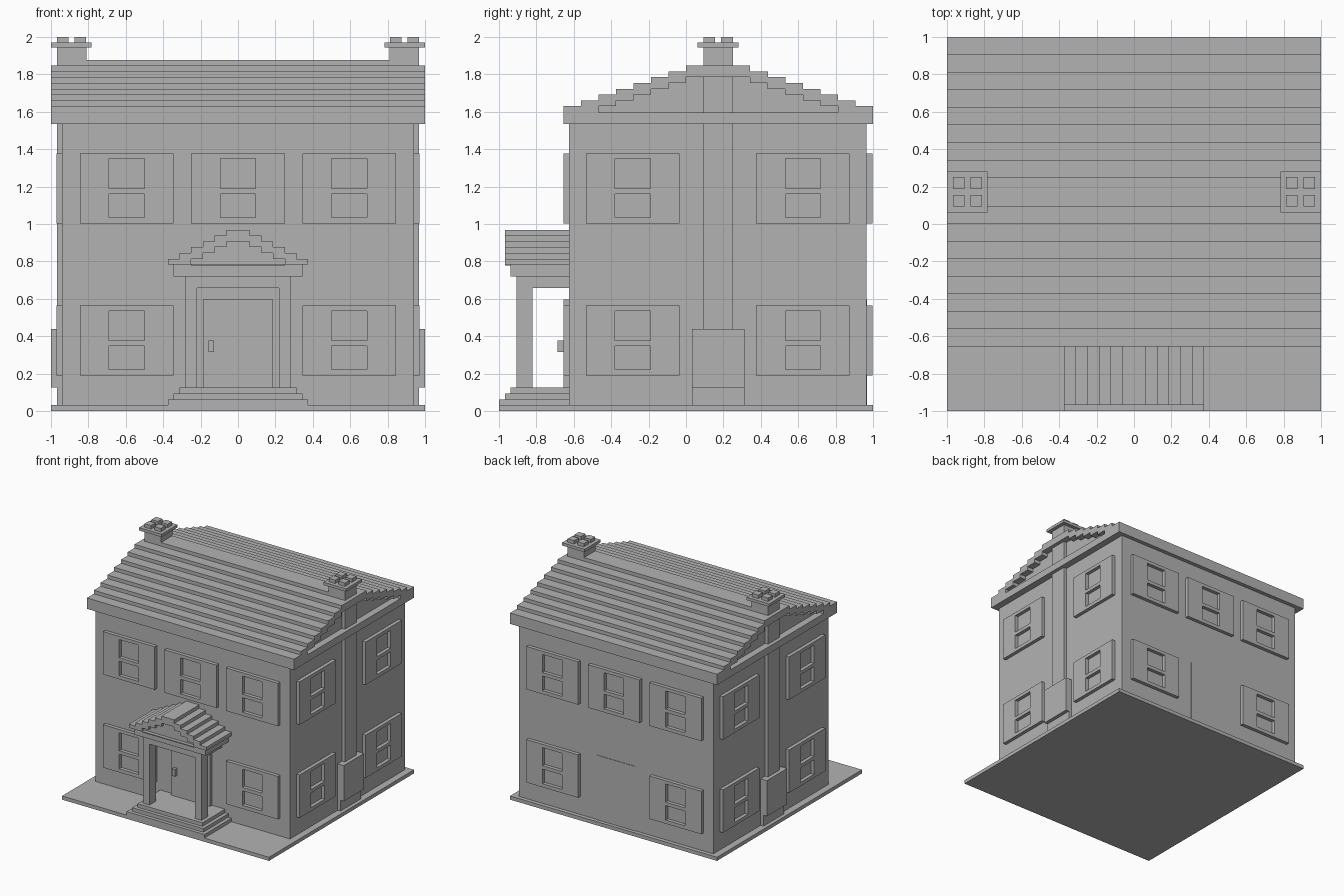
import bpy
import bmesh
from math import pi
from mathutils import Matrix, Vector

cube = bpy.data.objects.get("Cube")
if cube:
    bpy.data.objects.remove(cube, do_unlink=True)

stone = bpy.data.materials.new("light_grey")
stone.use_nodes = True
GREY = (0.45, 0.45, 0.45, 1)
stone.diffuse_color = GREY
stone.node_tree.nodes["Principled BSDF"].inputs["Base Color"].default_value = GREY


def finish(name, bm):
    bmesh.ops.recalc_face_normals(bm, faces=bm.faces)
    mesh = bpy.data.meshes.new(name)
    bm.to_mesh(mesh)
    bm.free()
    mesh.materials.append(stone)
    obj = bpy.data.objects.new(name, mesh)
    bpy.context.collection.objects.link(obj)
    return obj


def add_box(bm, x0, x1, y0, y1, z0, z1):
    centre = Matrix.Translation(((x0 + x1) / 2, (y0 + y1) / 2, (z0 + z1) / 2))
    size = Matrix.Diagonal((x1 - x0, y1 - y0, z1 - z0, 1))
    bmesh.ops.create_cube(bm, size=1, matrix=centre @ size)


def box(name, *bounds):
    bm = bmesh.new()
    add_box(bm, *bounds)
    return finish(name, bm)


def stepped(centre, half, run, base, first_top, rise, count):
    """Stair-stepped gable outline, from left foot to right foot."""
    left, z = [], base
    for i in range(count):
        top = first_top + i * rise
        w = half - i * run
        left += [(-w, z), (-w, top)]
        z = top
    return [(centre + u, v) for u, v in left] + [(centre - u, v) for u, v in reversed(left)]


def prism(name, outline, axis, start, end):
    """Extrude an outline of (horizontal, z) points along x or y."""
    bm = bmesh.new()
    along_x = axis == "x"
    verts = [bm.verts.new((start, u, v) if along_x else (u, start, v)) for u, v in outline]
    face = bm.faces.new(verts)
    out = bmesh.ops.extrude_face_region(bm, geom=[face])
    move = Vector((1, 0, 0) if along_x else (0, 1, 0)) * (end - start)
    bmesh.ops.translate(bm, vec=move, verts=[g for g in out["geom"] if isinstance(g, bmesh.types.BMVert)])
    return finish(name, bm)


# Ground slab and walls
FRONT, BACK, SIDE = -0.625, 0.965, 0.94
box("ground_slab", -1, 1, -1, 1, 0, 0.032)
box("walls", -SIDE, SIDE, FRONT, BACK, 0.032, 1.535)

# Main roof: stepped core, eaves band and stepped gable rakes
RIDGE, RUN, RISE = 0.172, 0.0938, 0.031
EAVE, LEDGE, FIRST = 1.535, 1.597, 1.63
box("eaves_band", -1, 1, -0.656, 1, EAVE, LEDGE)
prism("roof_core", stepped(RIDGE, 0.828, RUN, LEDGE, FIRST, RISE, 8), "x", -SIDE, SIDE)
rake = stepped(RIDGE, 0.828, RUN, LEDGE, FIRST, RISE, 8)
rake += reversed(stepped(RIDGE, 0.64, RUN, LEDGE, FIRST, RISE, 6))
for side, s in (("left", 1), ("right", -1)):
    prism(side + "_gable_rake", rake, "x", s * SIDE, s)
box("roof_ridge", -0.81, 0.81, RIDGE - 0.078, RIDGE + 0.078, 1.847, 1.878)

# Chimneys with stack, hearth, cap and four pots each
for side, s in (("left", 1), ("right", -1)):
    def chimney_part(name, near, far, half, z0, z1, y=RIDGE):
        x0, x1 = sorted((s * near, s * far))
        box(f"{side}_chimney_{name}", x0, x1, y - half, y + half, z0, z1)

    chimney_part("stack", 0.81, 0.968, 0.078, 0.032, 1.945)
    chimney_part("hearth_foot", 0.9, 0.968, 0.14, 0.032, 0.126)
    chimney_part("hearth", 0.9, 1, 0.14, 0.126, 0.438)
    chimney_part("cap", 0.782, 1, 0.11, 1.945, 1.97)
    for x in (0.812, 0.906):
        for y in (-0.047, 0.047):
            chimney_part("pot", x, x + 0.062, 0.031, 1.97, 2, RIDGE + y)

# Window frame with two panes, shared by every window
W, PANE, T, H = 0.25, 0.094, 0.031, 0.375
bm = bmesh.new()
for s in (-1, 1):
    x0, x1 = sorted((s * PANE, s * W))
    add_box(bm, x0, x1, -T, 0, 0, H)
for z0, z1 in ((0, 0.031), (0.158, 0.188), (0.346, H)):
    add_box(bm, -PANE, PANE, -T, 0, z0, z1)
frame = finish("window_frame", bm)
window_mesh = frame.data
bpy.data.objects.remove(frame)


def window(name, x, y, z, turn):
    obj = bpy.data.objects.new(name, window_mesh)
    obj.location = (x, y, z)
    obj.rotation_euler.z = turn
    bpy.context.collection.objects.link(obj)


for floor, z in (("lower", 0.19), ("upper", 1.003)):
    for x in (-0.595, 0, 0.595):
        if x or floor == "upper":
            window(floor + "_front_window", x, FRONT, z, 0)
            window(floor + "_back_window", x, BACK, z, pi)
    for y in (-0.285, 0.625):
        window(floor + "_left_window", SIDE, y, z, pi / 2)
        window(floor + "_right_window", -SIDE, y, z, -pi / 2)

# Doors
box("front_door", -0.188, 0.188, -0.656, FRONT, 0.126, 0.595)
box("front_door_handle", -0.158, -0.128, -0.688, -0.656, 0.315, 0.376)
box("back_door", -0.19, 0.19, BACK, BACK + 0.004, 0.032, 0.595)

# Porch steps, posts, lintel and cornice
for i in range(3):
    w, y, z = 0.375 - i * T, -1 + i * T, 0.032 + i * T
    box("porch_step", -w, w, y, FRONT, z, z + T)
for side, x in (("left", 0.22), ("right", -0.283)):
    box(side + "_porch_post", x, x + 0.063, -0.907, -0.82, 0.126, 0.657)
box("porch_lintel", -0.283, 0.283, -0.907, FRONT, 0.657, 0.72)
box("porch_cornice", -0.344, 0.344, -0.938, FRONT, 0.72, 0.783)

# Porch roof: stepped core with a stepped rake in front
outer = stepped(0, 0.375, 0.0625, 0.783, 0.814, T, 6)
inner = stepped(0, 0.25, 0.0625, 0.783, 0.814, T, 4)
prism("porch_roof", outer, "y", -0.938, FRONT)
prism("porch_rake", outer + inner[::-1], "y", -0.969, -0.938)
box("porch_rake_sill", -0.25, 0.25, -0.969, -0.938, 0.777, 0.785)
